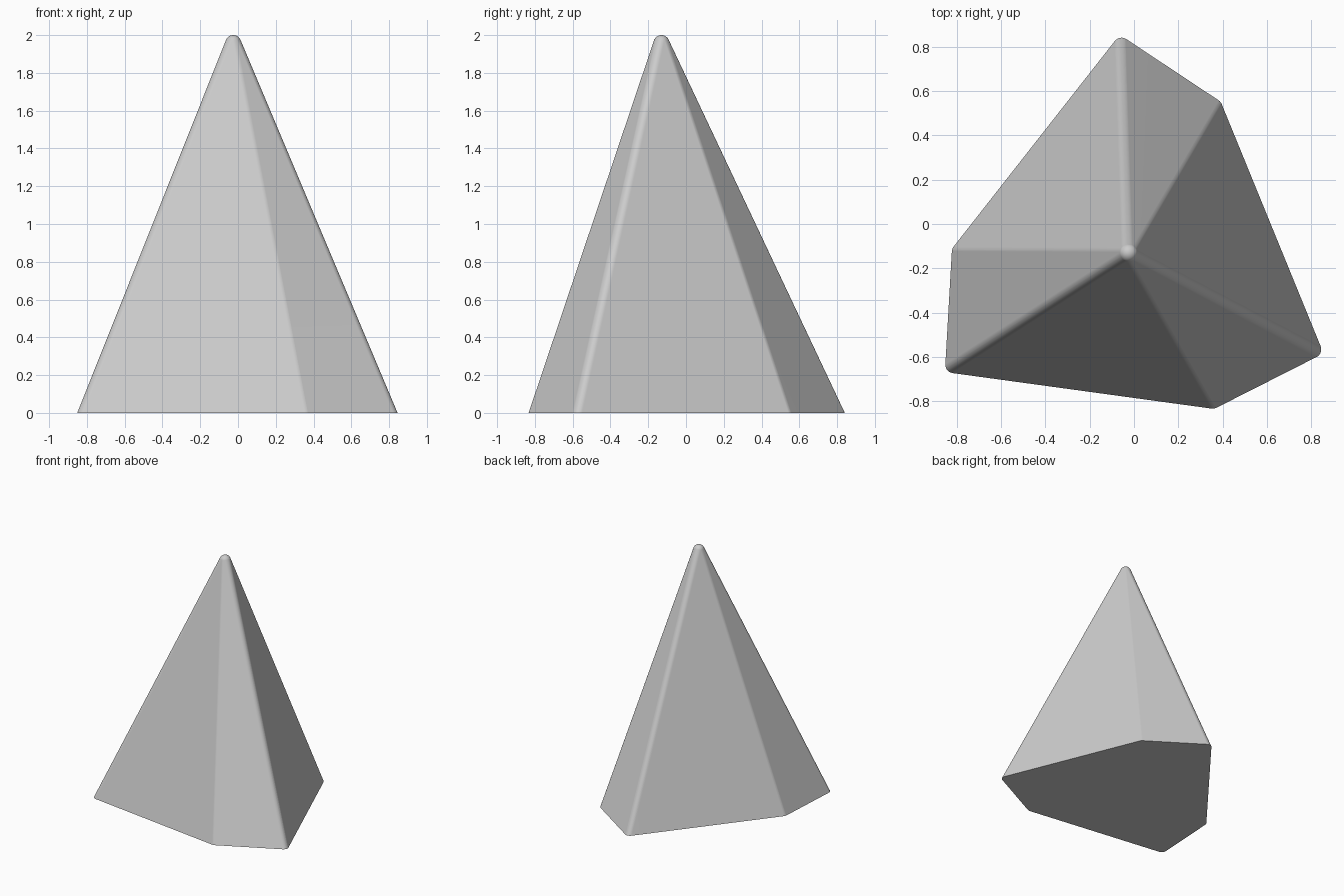
import bpy, bmesh
from mathutils import Vector, Matrix

if "Cube" in bpy.data.objects:
    bpy.data.objects.remove(bpy.data.objects["Cube"])

R = 0.042                                   # edge rounding radius
TIP = Vector((-0.025, -0.13, 2 - R))        # centre of the rounded tip
# Base outline with sharp corners, counter-clockwise
BASE = [Vector(p) for p in ((-0.065, 0.853), (-0.82, -0.11), (-0.852, -0.668),
                            (0.36, -0.834), (0.855, -0.583), (0.392, 0.55))]


def inset(i, d):
    """Move base corner i inward so both neighbouring sides shift by d."""
    a = (BASE[i] - BASE[i - 1]).normalized()
    b = (BASE[(i + 1) % len(BASE)] - BASE[i]).normalized()
    na, nb = Vector((-a.y, a.x)), Vector((-b.y, b.x))
    return BASE[i] + (na + nb) * d / (1 + na.dot(nb))


# Rounded pyramid: hull around equal balls at the tip and below each base corner
bm = bmesh.new()
centres = [TIP]
for i in range(len(BASE)):
    corner = inset(i, R * 1.04).to_3d()
    centres.append(TIP + (corner - TIP) * 1.1)
for c in centres:
    bmesh.ops.create_icosphere(bm, subdivisions=4, radius=R,
                               matrix=Matrix.Translation(c))
old_faces = set(bm.faces)
hull = bmesh.ops.convex_hull(bm, input=bm.verts[:], use_existing_faces=False)
keep = {g for g in hull["geom"] if isinstance(g, bmesh.types.BMFace)}
bmesh.ops.delete(bm, geom=[f for f in bm.faces if f not in keep], context='FACES')
bmesh.ops.delete(bm, geom=[v for v in bm.verts if not v.link_faces], context='VERTS')

# Flat base cut at the ground
bmesh.ops.bisect_plane(bm, geom=bm.verts[:] + bm.edges[:] + bm.faces[:],
                       plane_co=(0, 0, 0), plane_no=(0, 0, 1), clear_inner=True)
bmesh.ops.holes_fill(bm, edges=[e for e in bm.edges if e.is_boundary], sides=0)
bmesh.ops.dissolve_limit(bm, angle_limit=0.005, verts=bm.verts[:], edges=bm.edges[:])
bmesh.ops.recalc_face_normals(bm, faces=bm.faces[:])

mesh = bpy.data.meshes.new("rounded_pyramid")
bm.to_mesh(mesh)
bm.free()
obj = bpy.data.objects.new("rounded_pyramid", mesh)
bpy.context.collection.objects.link(obj)

# Smooth rounded edges, crisp base and flat sides
bpy.context.view_layer.objects.active = obj
obj.select_set(True)
bpy.ops.object.shade_smooth_by_angle(angle=0.6)
weighted = obj.modifiers.new("weighted_normals", 'WEIGHTED_NORMAL')
weighted.keep_sharp = True
